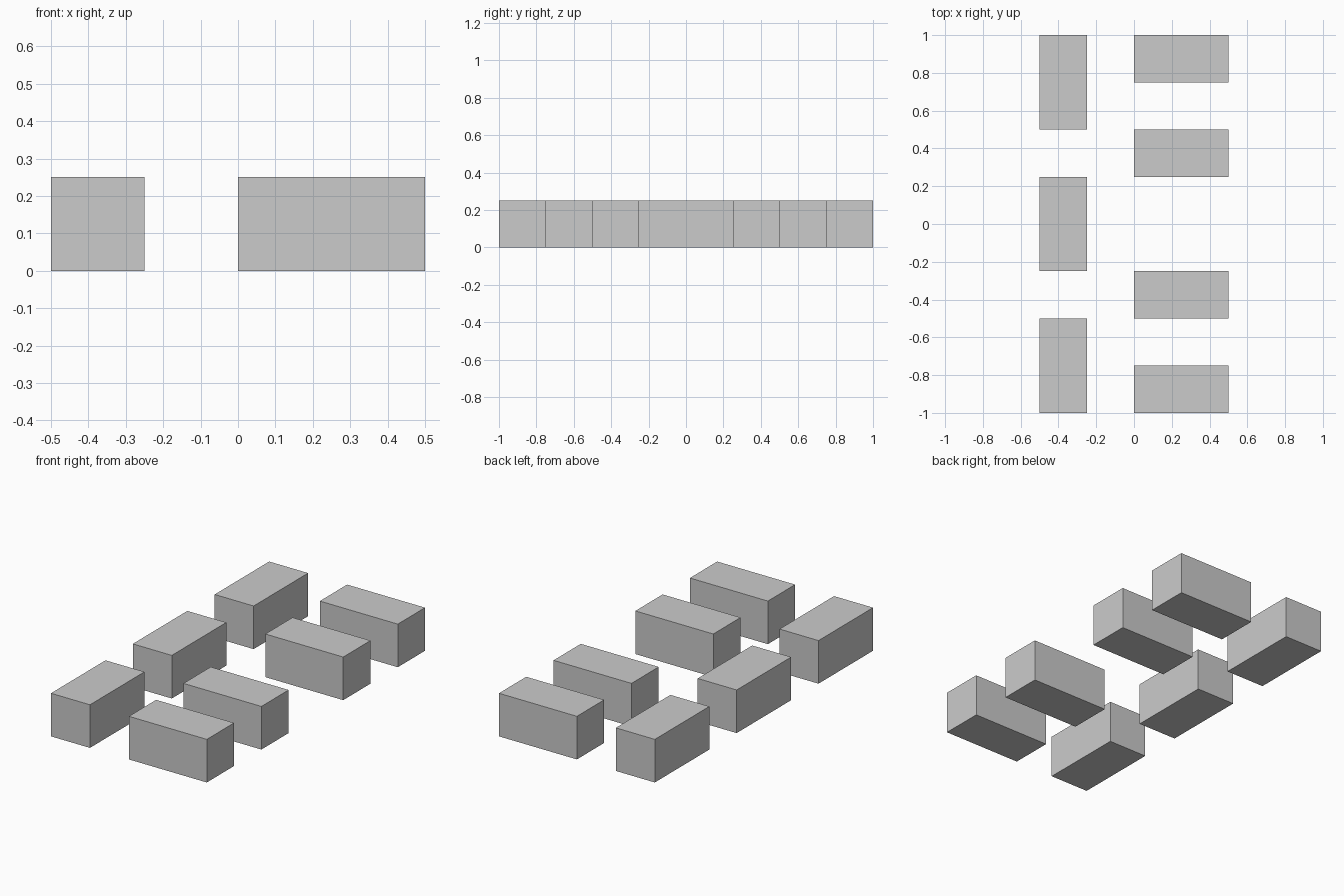
import bpy

if "Cube" in bpy.data.objects:
    bpy.data.objects.remove(bpy.data.objects["Cube"])

HEIGHT = 0.25


def block(name, x, y, sx, sy):
    """Box standing on the ground, centred at (x, y)."""
    bpy.ops.mesh.primitive_cube_add(size=1, location=(x, y, HEIGHT / 2))
    ob = bpy.context.object
    ob.name = name
    ob.scale = (sx, sy, HEIGHT)
    bpy.ops.object.transform_apply(location=False, rotation=False, scale=True)
    return ob


# Left column: three blocks lying lengthwise
for i, y in enumerate((-0.75, 0.0, 0.75)):
    block(f"lengthwise_block_{i + 1}", -0.375, y, 0.25, 0.5)

# Right column: four blocks lying crosswise
for i, y in enumerate((-0.875, -0.375, 0.375, 0.875)):
    block(f"crosswise_block_{i + 1}", 0.25, y, 0.5, 0.25)
